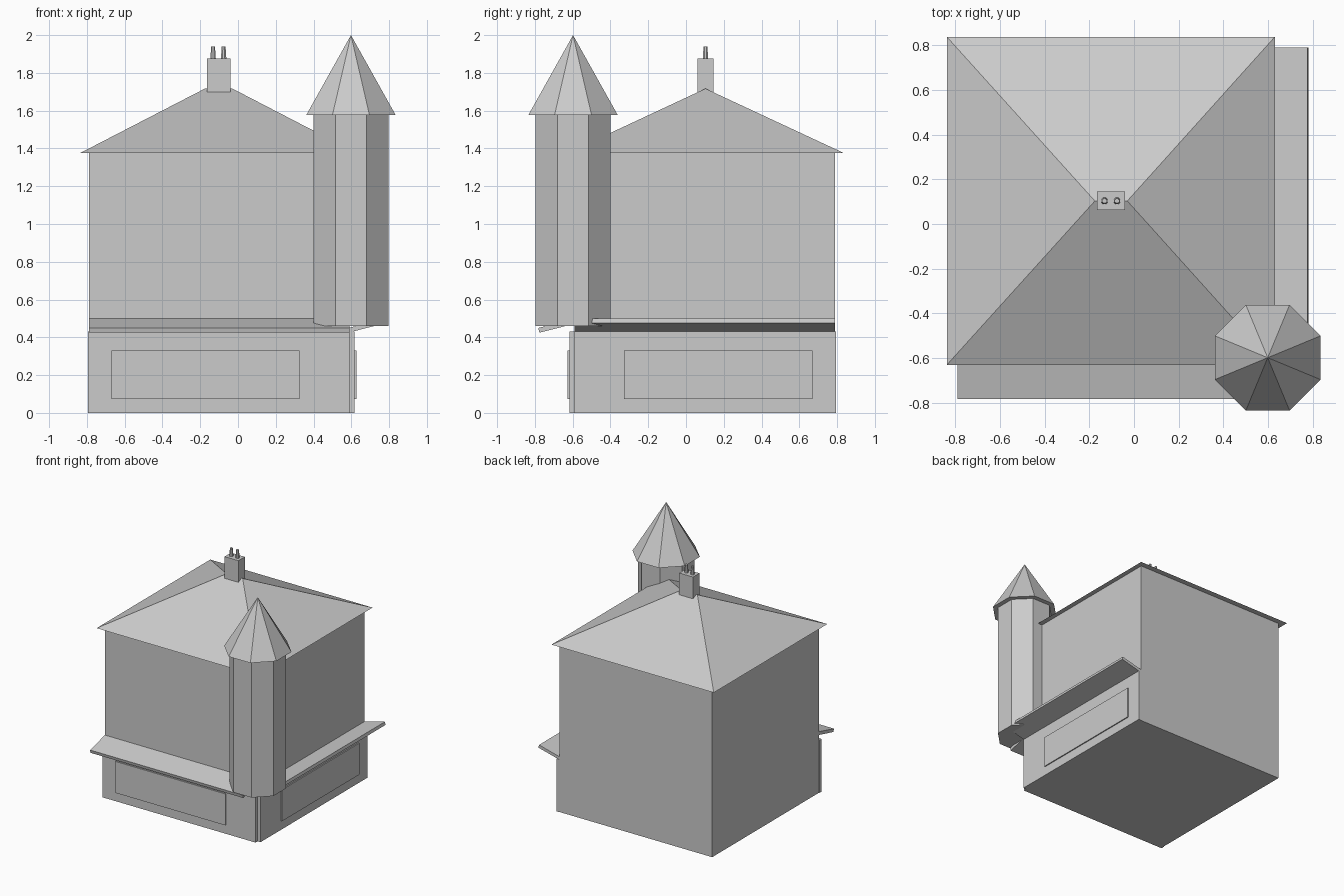
import bpy
import bmesh
from math import pi, cos
from mathutils import Matrix

cube = bpy.data.objects.get("Cube")
if cube:
    bpy.data.objects.remove(cube, do_unlink=True)

stone = bpy.data.materials.new("plain grey")
stone.use_nodes = True
grey = (0.6, 0.6, 0.6, 1)
stone.diffuse_color = grey
stone.node_tree.nodes["Principled BSDF"].inputs["Base Color"].default_value = grey


def finish(name, bm):
    bmesh.ops.recalc_face_normals(bm, faces=bm.faces)
    mesh = bpy.data.meshes.new(name)
    bm.to_mesh(mesh)
    bm.free()
    mesh.materials.append(stone)
    obj = bpy.data.objects.new(name, mesh)
    bpy.context.collection.objects.link(obj)
    return obj


def box(name, x, y, z):
    """Box from (low, high) ranges on each axis."""
    bm = bmesh.new()
    bmesh.ops.create_cube(bm, size=1)
    for v in bm.verts:
        v.co = [r[0] if c < 0 else r[1] for r, c in zip((x, y, z), v.co)]
    return finish(name, bm)


def prism(name, x, y, z, r1, r2, sides):
    """Upright prism or cone with flat sides facing the axes."""
    bm = bmesh.new()
    place = Matrix.Translation((x, y, (z[0] + z[1]) / 2)) @ Matrix.Rotation(pi / sides, 4, "Z")
    bmesh.ops.create_cone(bm, cap_ends=True, segments=sides, radius1=r1, radius2=r2,
                          depth=z[1] - z[0], matrix=place)
    return finish(name, bm)


def extrude_profile(name, points, vector):
    bm = bmesh.new()
    face = bm.faces.new([bm.verts.new(p) for p in points])
    result = bmesh.ops.extrude_face_region(bm, geom=[face], use_keep_orig=True)
    moved = [g for g in result["geom"] if isinstance(g, bmesh.types.BMVert)]
    bmesh.ops.translate(bm, verts=moved, vec=vector)
    return finish(name, bm)


# Main block
LOW, HIGH = -0.79, 0.59
box("house_walls", (LOW, HIGH), (-HIGH, -LOW), (0, 1.38))

# Hipped roof: box whose top is drawn in to a short ridge
bm = bmesh.new()
eave = [bm.verts.new((x, y, 1.375)) for x, y in
        ((-0.837, -0.63), (0.63, -0.63), (0.63, 0.837), (-0.837, 0.837))]
west, east = (bm.verts.new((x, 0.103, 1.717)) for x in (-0.175, -0.03))
a, b, c, d = eave
for loop in ((a, b, c, d), (a, b, east, west), (b, c, east), (c, d, west, east), (d, a, west)):
    bm.faces.new(loop)
finish("hipped_roof", bm)

# Chimney with two pots
box("chimney_stack", (-0.165, -0.04), (0.062, 0.145), (1.6, 1.875))
for side, x in (("right", -0.132), ("left", -0.076)):
    prism("chimney_pot_" + side, x, 0.103, (1.87, 1.94), 0.016, 0.011, 8)

# Shopfront boards and raised window plates
box("front_board", (-0.795, HIGH), (-0.617, -HIGH), (0, 0.43))
box("side_board", (HIGH, 0.617), (-HIGH, 0.793), (0, 0.43))
box("front_window", (-0.67, 0.325), (-0.627, -0.618), (0.073, 0.33))
box("side_window", (0.618, 0.627), (-0.327, 0.67), (0.073, 0.33))

# Front awning slopes down, side awning slopes up
extrude_profile("front_awning", [(LOW, y, z) for y, z in
                ((-0.585, 0.5), (-0.782, 0.45), (-0.776, 0.425), (-0.585, 0.473))], (1.38, 0, 0))
extrude_profile("side_awning", [(x, -HIGH, z) for x, z in
                ((0.585, 0.45), (0.775, 0.499), (0.781, 0.475), (0.585, 0.425))], (0, 1.38, 0))

# Eight-sided corner turret
corner = cos(pi / 8)
prism("turret_shaft", 0.598, -0.598, (0.46, 1.58), 0.199 / corner, 0.199 / corner, 8)
prism("turret_roof", 0.598, -0.598, (1.578, 2), 0.236 / corner, 0, 8)
